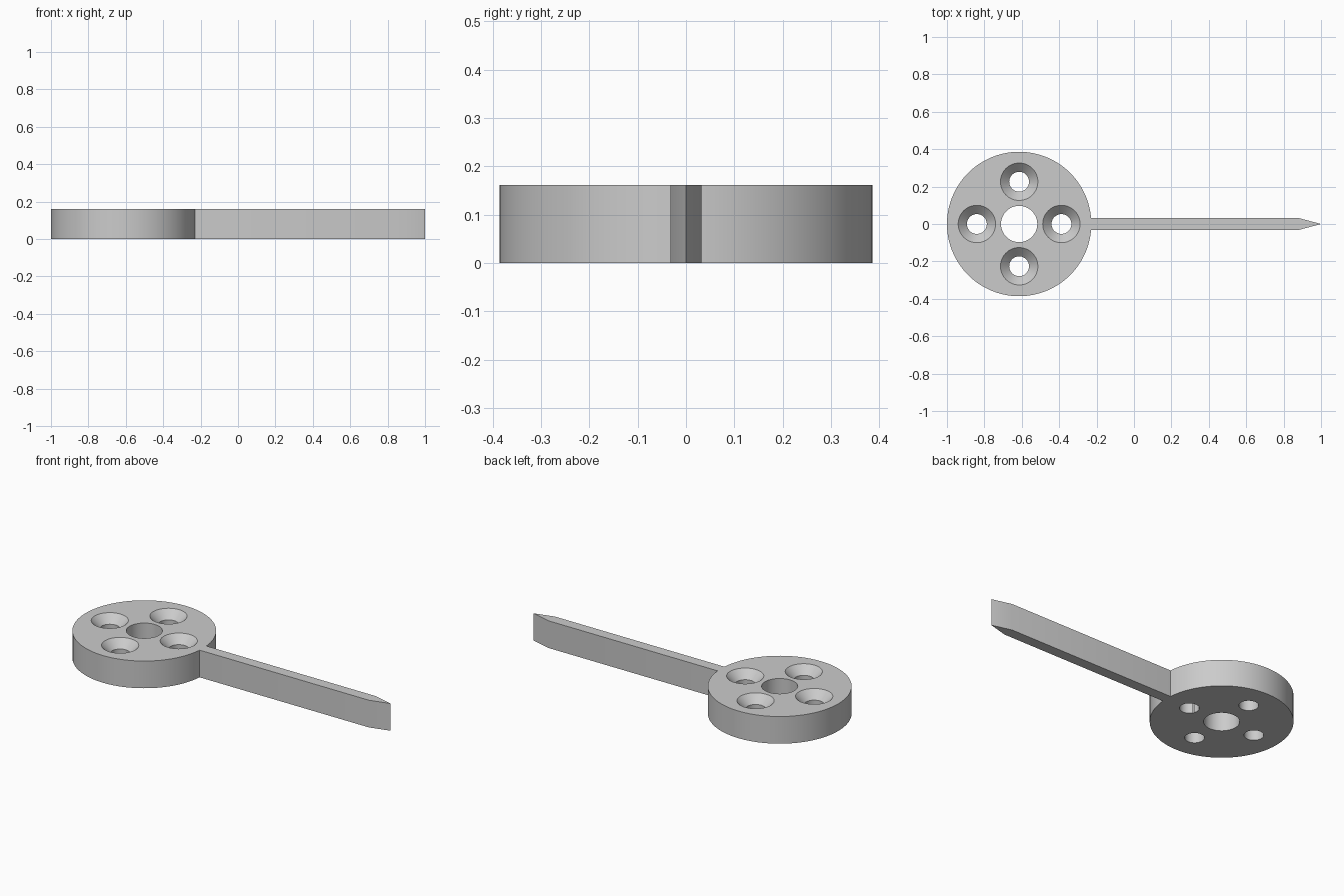
import bpy, bmesh, math

cube = bpy.data.objects.get("Cube")
if cube:
    bpy.data.objects.remove(cube, do_unlink=True)

HEIGHT = 0.161
DISC_X, DISC_R = -0.614, 0.386
ARM_HALF = 0.032
HOLE_OFFSET = 0.226
SEGMENTS = 96

grey = bpy.data.materials.new("plain grey")
grey.use_nodes = True
colour = (0.6, 0.6, 0.6, 1)
grey.diffuse_color = colour
grey.node_tree.nodes["Principled BSDF"].inputs["Base Color"].default_value = colour


def add_object(name, bm):
    bmesh.ops.recalc_face_normals(bm, faces=bm.faces)
    mesh = bpy.data.meshes.new(name)
    bm.to_mesh(mesh)
    bm.free()
    mesh.materials.append(grey)
    obj = bpy.data.objects.new(name, mesh)
    bpy.context.collection.objects.link(obj)
    return obj


def round_cutter(name, x, y, profile):
    """Closed solid of revolution from (radius, height) pairs."""
    bm = bmesh.new()
    rings = [[bm.verts.new((x + r * math.cos(t), y + r * math.sin(t), z))
              for t in (math.tau * i / 64 for i in range(64))]
             for r, z in profile]
    for low, high in zip(rings, rings[1:]):
        for i in range(64):
            j = (i + 1) % 64
            bm.faces.new((low[i], low[j], high[j], high[i]))
    bm.faces.new(rings[0][::-1])
    bm.faces.new(rings[-1])
    obj = add_object(name, bm)
    obj.hide_render = True
    return obj


# Disc and pointed arm share one outline
start = math.asin(ARM_HALF / DISC_R)
sweep = math.tau - 2 * start
outline = [(DISC_X + DISC_R * math.cos(start + sweep * i / SEGMENTS),
            DISC_R * math.sin(start + sweep * i / SEGMENTS))
           for i in range(SEGMENTS + 1)]
outline += [(0.88, -ARM_HALF), (1, 0), (0.88, ARM_HALF)]
bm = bmesh.new()
base = bm.faces.new([bm.verts.new((x, y, 0)) for x, y in outline])
raised = bmesh.ops.extrude_face_region(bm, geom=[base], use_keep_orig=True)
top_verts = [v for v in raised["geom"] if isinstance(v, bmesh.types.BMVert)]
bmesh.ops.translate(bm, verts=top_verts, vec=(0, 0, HEIGHT))
horn = add_object("disc_with_pointer_arm", bm)

# Central bore and four countersunk screw holes
over = 0.03
bore = [(0.097, -over), (0.097, HEIGHT + over)]
screw = [(0.053, -over), (0.053, HEIGHT - 0.047), (0.1 + over, HEIGHT + over)]
cutters = [round_cutter("bore_cutter", DISC_X, 0, bore)]
for dx, dy in ((1, 0), (0, 1), (-1, 0), (0, -1)):
    cutters.append(round_cutter("screw_hole_cutter", DISC_X + dx * HOLE_OFFSET,
                                dy * HOLE_OFFSET, screw))

bpy.ops.object.select_all(action='DESELECT')
bpy.context.view_layer.objects.active = horn
horn.select_set(True)
for cutter in cutters:
    cut = horn.modifiers.new("hole", 'BOOLEAN')
    cut.operation = 'DIFFERENCE'
    cut.solver = 'EXACT'
    cut.object = cutter
    bpy.ops.object.modifier_apply(modifier=cut.name)
    bpy.data.objects.remove(cutter, do_unlink=True)

bpy.ops.object.shade_smooth_by_angle(angle=math.radians(30))
